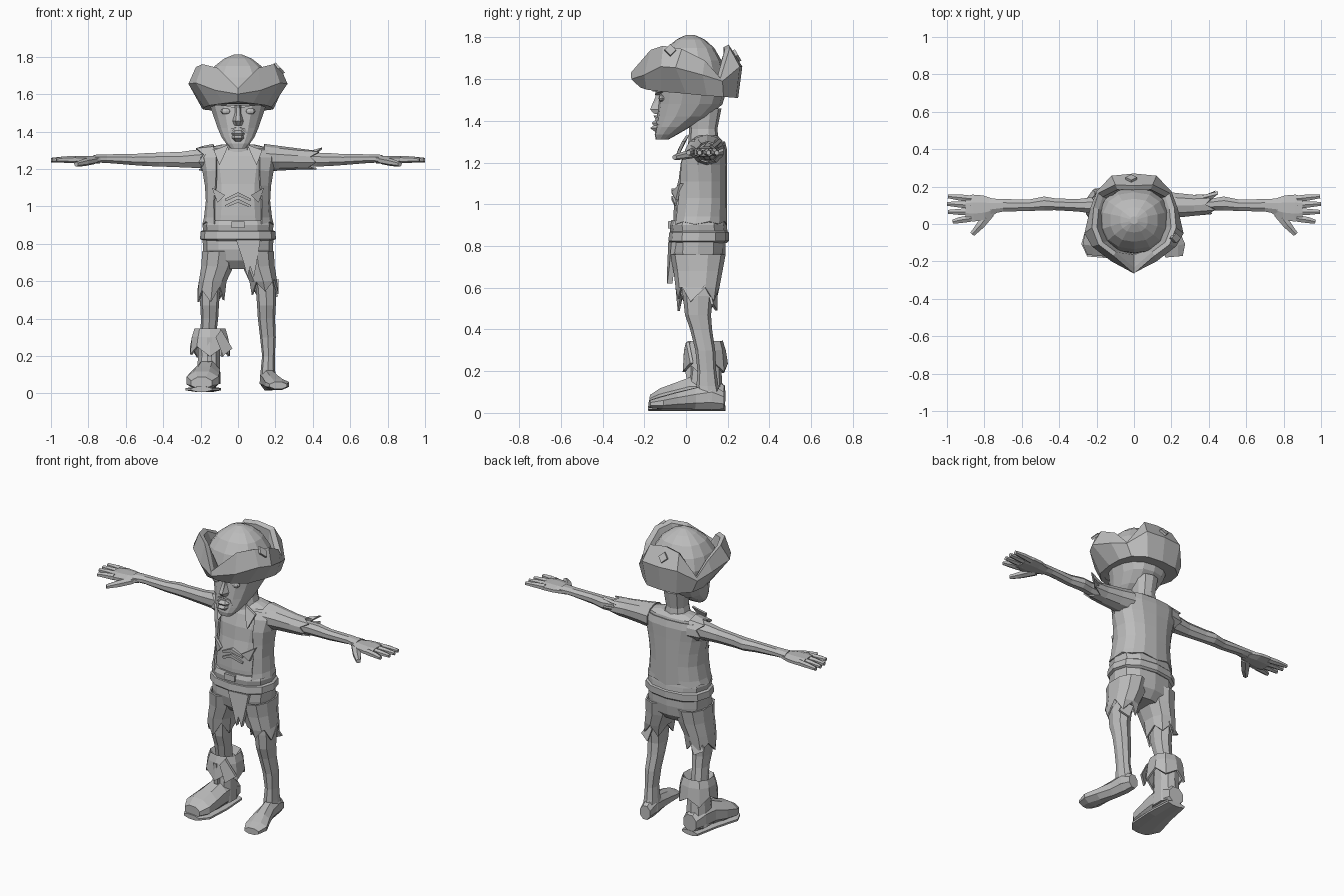
import bpy, bmesh, math, random
from mathutils import Vector as V

random.seed(4)
mat = bpy.data.materials.new("plain grey")
mat.diffuse_color = (0.5, 0.5, 0.5, 1)


def make(name, bm, thick=0):
    bmesh.ops.recalc_face_normals(bm, faces=bm.faces)
    me = bpy.data.meshes.new(name)
    bm.to_mesh(me)
    bm.free()
    me.materials.append(mat)
    ob = bpy.data.objects.new(name, me)
    bpy.context.collection.objects.link(ob)
    if thick:
        m = ob.modifiers.new("thickness", 'SOLIDIFY')
        m.thickness, m.offset = thick, 0
    return ob


def loft(name, rings, closed=True, caps=True, thick=0):
    """Skin a list of equal-length point rings."""
    bm = bmesh.new()
    vs = [[bm.verts.new(p) for p in r] for r in rings]
    n = len(vs[0])
    for a, b in zip(vs, vs[1:]):
        for i in range(n if closed else n - 1):
            j = (i + 1) % n
            bm.faces.new((a[i], a[j], b[j], b[i]))
    if caps and closed:
        bm.faces.new(vs[0])
        bm.faces.new(vs[-1])
    return make(name, bm, thick)


def ring(z, cx, yf, yb, rx, n=12, gap=0, e=0.85, rag=0):
    """Rounded horizontal ring starting at the front; gap opens it there."""
    out = []
    for i in range(n):
        a = math.radians(-90 + gap) + math.radians(360 - 2 * gap) * i / (n - 1 if gap else n)
        c, s = math.cos(a), math.sin(a)
        f = lambda t: math.copysign(abs(t) ** e, t)
        out.append(V((cx + rx * f(c), (yf + yb) / 2 + (yb - yf) / 2 * f(s),
                      z + (rag * (1 if i % 2 else -1) * random.uniform(.4, 1) if rag else 0))))
    return out


def stack(name, rows, n=12, rag=0, caps=True, thick=0):
    rs = [ring(*r, n=n) for r in rows[:-1]] + [ring(*rows[-1], n=n, rag=rag)]
    return loft(name, rs, caps=caps, thick=thick)


def tube(name, path, n=8, rag=0, caps=True, thick=0):
    """Limb along a path of (x, y, z, half width, half height)."""
    rings = []
    for k, (x, y, z, w, h) in enumerate(path):
        a, b = path[max(k - 1, 0)], path[min(k + 1, len(path) - 1)]
        d = V((b[0] - a[0], b[1] - a[1], 0)).normalized()
        side = V((-d.y, d.x, 0))
        r = []
        for i in range(n):
            t = 2 * math.pi * (i + .5) / n
            j = rag * random.uniform(.3, 1) * (1 if i % 2 else -1) if k == len(path) - 1 else 0
            r.append(V((x, y, z)) + side * w * math.cos(t) + V((0, 0, h * math.sin(t))) + d * j)
        rings.append(r)
    return loft(name, rings, caps=caps, thick=thick)


def plate(name, pts, ext):
    """Polygon extruded by a vector."""
    return loft(name, [[V(p) for p in pts], [V(p) + V(ext) for p in pts]])


# torso and neck
TORSO = [(.86, 0, -.06, .18, .175), (.95, 0, -.06, .18, .165), (1.04, 0, -.055, .18, .155),
         (1.12, 0, -.035, .18, .16), (1.2, 0, -.025, .18, .175), (1.27, 0, 0, .18, .195),
         (1.31, 0, .025, .17, .18), (1.33, 0, .05, .15, .09)]
stack("torso", TORSO)
stack("neck", [(1.29, 0, .01, .16, .08), (1.36, 0, .015, .15, .06), (1.46, 0, 0, .17, .07)], n=10)
# open vest
gaps = (38, 42, 46, 40, 34, 30, 28)
loft("vest", [ring(z + (-.01 if k else .05), 0, f - .012, b + .012, rx + .012, 13, g, rag=0 if k else .012)
              for k, ((z, c, f, b, rx), g) in enumerate(zip(TORSO[:-1], gaps))], closed=False, thick=.01)
for s in (-1, 1):
    plate("vest_collar", [(s * .05, .0, 1.33), (s * .13, -.02, 1.30), (s * .1, -.055, 1.22),
                          (s * .075, -.035, 1.27)], (0, .015, 0))
    plate("vest_tatter", [(s * .11, -.05, 1.02), (s * .14, -.03, 1.1), (s * .07, -.07, 1.06)], (0, .02, 0))
# ribs and navel
for k in range(2):
    z = 1.06 - k * .035
    for s in (-1, 1):
        plate("rib", [(0, -.07, z + .015), (s * .07, -.055, z - .02), (s * .065, -.055, z - .032),
                      (0, -.07, z - .005)], (0, .03, 0))

# arms, hands and fingers
for s in (-1, 1):
    tube("arm", [(s * x, y, z, w, h) for x, y, z, w, h in (
        (.12, .1, 1.26, .07, .06), (.2, .1, 1.255, .05, .055), (.3, .1, 1.25, .036, .045),
        (.42, .105, 1.25, .034, .04), (.48, .11, 1.25, .04, .038), (.56, .1, 1.25, .033, .032),
        (.7, .1, 1.255, .036, .025), (.77, .095, 1.255, .045, .022))])
    tube("hand", [(s * x, y, 1.25, w, h) for x, y, w, h in (
        (.74, .095, .04, .022), (.8, .088, .07, .022), (.86, .085, .078, .022), (.9, .085, .068, .02))])
    for y0, y1, xe in ((.135, .148, .995), (.1, .108, 1), (.065, .065, .995), (.03, .012, .97)):
        tube("finger", [(s * .87, y0, 1.25, .02, .02), (s * .93, (y0 + y1) / 2, 1.25, .019, .017),
                        (s * xe, y1, 1.247, .012, .012)], n=6)
    tube("thumb", [(s * .77, .06, 1.245, .03, .02), (s * .82, -.005, 1.235, .025, .02),
                   (s * .865, -.055, 1.225, .015, .013)], n=6)

# ragged sleeves, long on one arm and short on the other
tube("long_sleeve", [(.14, .1, 1.26, .08, .07), (.22, .1, 1.257, .066, .062),
                     (.32, .1, 1.253, .055, .053), (.4, .105, 1.25, .052, .048)], n=10, rag=.04, caps=False, thick=.008)
plate("sleeve_tatter", [(.33, .13, 1.28), (.45, .16, 1.315), (.4, .12, 1.28)], (0, .015, -.01))
plate("sleeve_tatter", [(.34, .14, 1.26), (.44, .18, 1.27), (.4, .13, 1.25)], (0, 0, -.015))
tube("short_sleeve", [(-.13, .1, 1.26, .08, .07), (-.2, .1, 1.257, .066, .062)],
     n=10, rag=.025, caps=False, thick=.008)

# belt bands and buckle
stack("waistband", [(.86, 0, -.075, .2, .185), (.9, 0, -.08, .195, .19), (.925, 0, -.07, .19, .182)])
stack("belt", [(.815, 0, -.075, .195, .18), (.825, 0, -.085, .205, .203), (.865, 0, -.08, .205, .2), (.875, 0, -.07, .195, .18)])
plate("buckle", [(-.035, -.087, .885), (.035, -.087, .885), (.035, -.085, .92), (-.035, -.085, .92)], (0, .02, 0))

# trousers
stack("trouser_hips", [(.84, 0, -.07, .19, .19), (.77, 0, -.075, .19, .187), (.71, 0, -.06, .18, .185), (.665, 0, -.02, .14, .14)])
for s, hem in ((-1, .53), (1, .565)):
    stack("trouser_leg", [(.76, s * .1, -.07, .185, .09), (.68, s * .11, -.055, .17, .085),
                          (.6, s * .135, -.045, .155, .072), (hem, s * .145, -.035, .145, .07)],
          n=10, rag=.045, caps=False, thick=.01)
    plate("hem_tatter", [(s * .17, .1, .6), (s * .215, .12, .52), (s * .16, .14, .49), (s * .13, .14, .57)], (0, .012, 0))
# hanging waist cloth
plate("waist_cloth", [(-.01, -.085, .82), (.12, -.07, .82), (.1, -.08, .7), (.085, -.09, .62),
                      (.065, -.09, .68), (.05, -.09, .62), (.03, -.09, .7)], (0, .025, 0))

# bare leg and foot
LEG = [(.7, .12, -.03, .15, .06), (.56, .15, -.015, .13, .055), (.47, .152, -.005, .12, .05),
       (.4, .152, .02, .125, .046), (.3, .16, .045, .14, .042), (.2, .163, .055, .145, .034),
       (.13, .16, .05, .155, .038), (.05, .16, .05, .175, .045)]
stack("bare_leg", LEG, n=8)
tube("bare_foot", [(.155, .18, .06, .035, .045), (.16, .12, .075, .045, .065), (.17, .04, .068, .045, .055),
                   (.19, -.05, .058, .058, .042), (.21, -.12, .048, .07, .032), (.215, -.175, .042, .05, .02)], n=8)

# booted leg, boot shaft, foot and folded cuff
stack("booted_leg", [(z, -x, f, b, r) for z, x, f, b, r in LEG[:6]], n=8)
stack("boot_shaft", [(.3, -.155, .02, .17, .065), (.2, -.155, .02, .17, .06), (.05, -.16, .0, .18, .07)], n=10)
stack("boot_cuff", [(.3, -.15, .03, .16, .06), (.34, -.15, .01, .175, .085), (.3, -.15, .0, .185, .095),
                    (.22, -.15, -.01, .195, .105)], n=10, rag=.03, caps=False, thick=.012)
plate("cuff_tatter", [(-.09, .0, .34), (-.03, .02, .24), (-.08, -.015, .2), (-.12, -.01, .3)], (0, .015, 0))
plate("boot_strap", [(-.165, -.01, .3), (-.14, -.01, .3), (-.14, .0, .17), (-.165, .0, .17)], (0, .03, 0))
tube("boot_foot", [(-.155, .185, .08, .05, .055), (-.16, .12, .095, .07, .085), (-.165, .03, .095, .075, .085),
                   (-.18, -.05, .08, .088, .068), (-.19, -.12, .068, .092, .054), (-.195, -.17, .055, .06, .034)], n=8)
tube("boot_sole", [(-.155, .187, .022, .06, .015), (-.165, .03, .022, .082, .015),
                   (-.19, -.12, .022, .1, .015), (-.195, -.178, .022, .06, .015)], n=8)

# head
stack("head", [(1.31, 0, -.145, -.085, .04), (1.335, 0, -.15, -.04, .065), (1.37, 0, -.145, .02, .09),
               (1.42, 0, -.14, .11, .112), (1.48, 0, -.135, .175, .133), (1.53, 0, -.13, .19, .15),
               (1.59, 0, -.13, .19, .16)], n=14)
plate("nose", [(0, -.14, 1.53), (0, -.172, 1.455), (0, -.155, 1.435), (0, -.12, 1.43), (0, -.12, 1.53)], (.012, 0, 0))
loft("nose_body", [[V((-w, -.125, z)), V((-w * .4, y, z)), V((w * .4, y, z)), V((w, -.125, z))]
                   for w, y, z in ((.016, -.142, 1.54), (.018, -.15, 1.5), (.032, -.172, 1.455), (.026, -.15, 1.433))])
loft("lips", [[V((-w, -.12, z)), V((-w * .5, y, z)), V((w * .5, y, z)), V((w, -.12, z))]
              for w, y, z in ((.03, -.145, 1.405), (.045, -.165, 1.39), (.04, -.155, 1.378),
                              (.04, -.172, 1.365), (.025, -.145, 1.345))])
for s in (-1, 1):
    bm = bmesh.new()
    bmesh.ops.create_uvsphere(bm, u_segments=8, v_segments=6, radius=.024)
    for v in bm.verts:
        v.co = V((v.co.x * 1.2 + s * .065, v.co.y * .7 - .115, v.co.z * .7 + 1.508))
    make("eye", bm)
    plate("brow", [(s * .015, -.148, 1.525), (s * .06, -.142, 1.535), (s * .115, -.105, 1.54),
                   (s * .11, -.105, 1.555), (s * .015, -.145, 1.555)], (0, .03, 0))
    plate("moustache", [(s * .005, -.155, 1.425), (s * .04, -.14, 1.415), (s * .062, -.125, 1.36),
                        (s * .045, -.14, 1.39)], (0, .025, 0))

# three-cornered hat: crown, upturned brim, patches
stack("hat_crown", [(1.54, 0, -.16, .2, .18), (1.62, 0, -.155, .19, .19), (1.69, 0, -.135, .17, .168),
                    (1.75, 0, -.095, .135, .128), (1.79, 0, -.045, .09, .075), (1.812, 0, 0, .04, .02)], n=14)
LOW = [(0, -.22, 1.56), (.08, -.19, 1.55), (.15, -.12, 1.54), (.18, 0, 1.53),
       (.19, .1, 1.52), (.17, .18, 1.515), (.1, .24, 1.51), (0, .25, 1.51)]
MID = [(0, -.262, 1.6), (.12, -.2, 1.62), (.225, -.12, 1.66), (.265, -.05, 1.655),
       (.235, .08, 1.62), (.2, .175, 1.59), (.12, .258, 1.66), (0, .27, 1.66)]
TOP = [(0, -.265, 1.63), (.11, -.17, 1.74), (.19, -.11, 1.76), (.225, -.02, 1.745),
       (.215, .09, 1.69), (.19, .165, 1.605), (.1, .21, 1.75), (0, .205, 1.765)]
full = lambda h: [V(p) for p in h] + [V((-x, y, z)) for x, y, z in h[-2:0:-1]]
inner = [V((p.x * .88, p.y * .88, p.z - .012)) for p in full(TOP)]
base = [V((p.x * .75, p.y * .75, 1.58)) for p in full(LOW)]
loft("hat_brim", [full(LOW), full(MID), full(TOP), inner, base])
D = ((0, 1), (1, 0), (0, -1), (-1, 0))
plate("side_patch", [(.215 - .025 * v, -.075 + .027 * u, 1.735 + .027 * v) for u, v in D], (.012, 0, .006))
plate("back_patch", [(.03 * u - .015, .238 - .016 * v, 1.71 + .027 * v) for u, v in D], (0, .012, .006))
